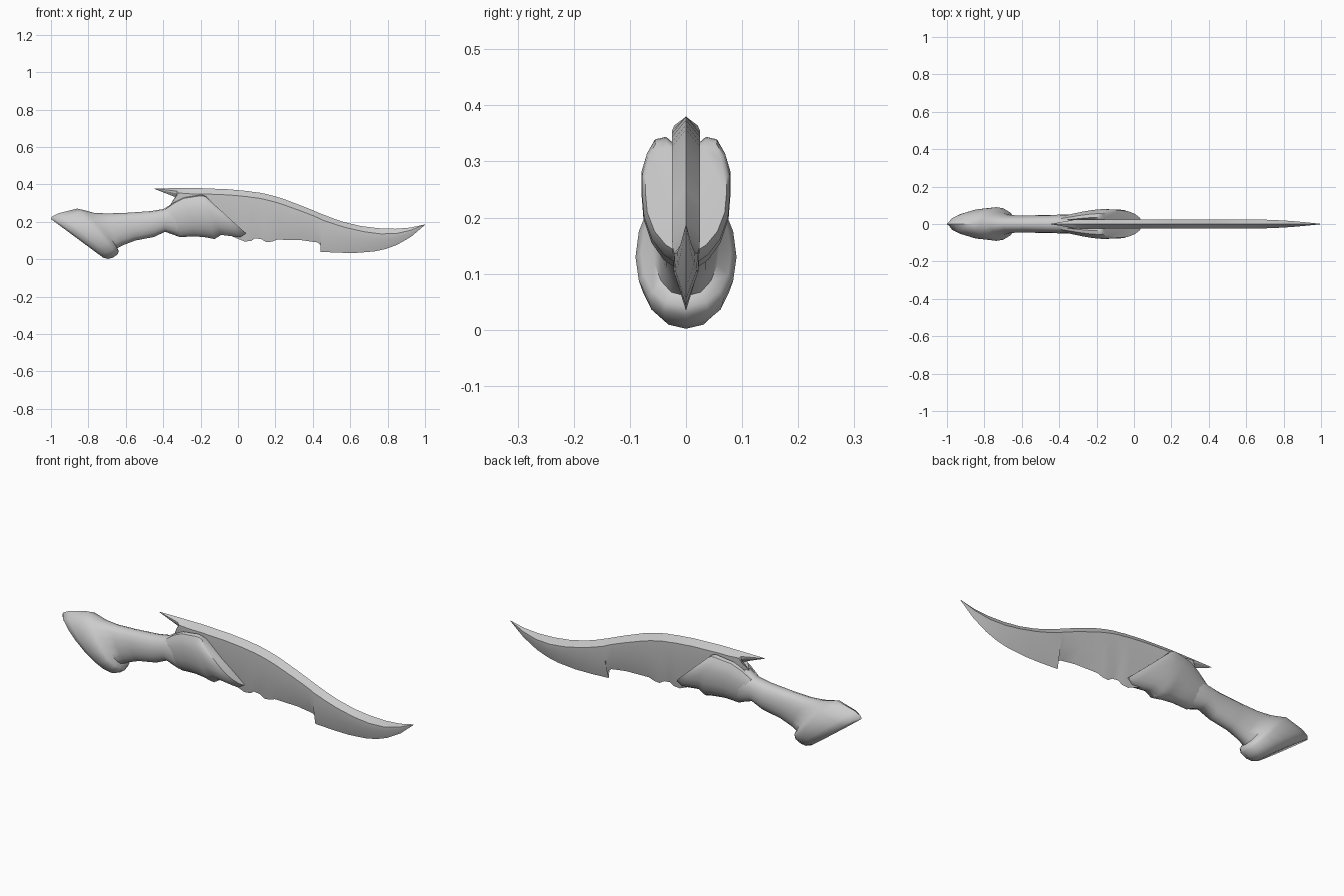
import bpy, bmesh, math
from mathutils import Vector


def loft(name, rings, angle):
    """Skin a list of equal-length rings, cap the ends, shade smooth by angle."""
    bm = bmesh.new()
    vs = [[bm.verts.new(p) for p in r] for r in rings]
    n = len(vs[0])
    for a, b in zip(vs, vs[1:]):
        for i in range(n):
            j = (i + 1) % n
            bm.faces.new((a[i], a[j], b[j], b[i]))
    bm.faces.new(vs[0])
    bm.faces.new(vs[-1])
    bmesh.ops.recalc_face_normals(bm, faces=bm.faces)
    me = bpy.data.meshes.new(name)
    bm.to_mesh(me)
    bm.free()
    ob = bpy.data.objects.new(name, me)
    bpy.context.collection.objects.link(ob)
    bpy.ops.object.select_all(action='DESELECT')
    ob.select_set(True)
    bpy.context.view_layer.objects.active = ob
    bpy.ops.object.shade_smooth_by_angle(angle=math.radians(angle))
    return ob


def at(s, t, y):
    """Point at fraction t from the top to the bottom of a slanted station."""
    return Vector((s[0] + (s[2] - s[0]) * t, y, s[1] + (s[3] - s[1]) * t))


# Blade: stations are top x, top z, bottom x, bottom z, half thickness
blade = [
    (-.447, .379, -.446, .376, .001), (-.33, .38, -.322, .327, .021),
    (-.30, .38, -.36, .295, .025), (-.25, .38, -.30, .15, .025),
    (-.2, .38, -.2, .14, .025), (-.05, .374, -.05, .13, .025),
    (.05, .365, .035, .095, .025), (.08, .36, .07, .098, .025),
    (.11, .357, .09, .112, .025), (.14, .351, .125, .108, .025),
    (.17, .344, .15, .092, .025), (.2, .336, .18, .094, .025),
    (.24, .324, .21, .105, .025), (.33, .29, .34, .102, .025),
    (.4, .262, .425, .09, .025), (.43, .249, .452, .066, .025),
    (.45, .241, .44, .04, .025), (.51, .218, .54, .035, .025),
    (.57, .198, .63, .034, .025), (.66, .177, .73, .042, .024),
    (.75, .166, .79, .055, .021), (.84, .163, .85, .077, .016),
    (.92, .169, .925, .12, .009), (.998, .186, 1.0, .184, .001)]
rings = []
for s in blade:
    t = min(.3, .03 / max(s[1] - s[3], .01))
    w = s[4]
    rings.append([at(s, 0, 0), at(s, t, w), at(s, .55, w * .9),
                  at(s, 1, 0), at(s, .55, -w * .9), at(s, t, -w)])
loft("blade", rings, 25)

# Grip with slanted flared pommel
grip = [
    (-1.0, .215, -.72, .008, .045), (-.995, .228, -.695, .002, .07),
    (-.96, .246, -.67, .008, .083), (-.86, .271, -.645, .025, .09),
    (-.82, .262, -.637, .042, .08), (-.77, .248, -.645, .06, .06),
    (-.70, .245, -.615, .075, .047), (-.6, .248, -.55, .1, .046),
    (-.47, .257, -.45, .119, .048), (-.4, .268, -.39, .147, .05),
    (-.35, .298, -.32, .122, .052), (-.28, .29, -.2, .135, .04)]
rings = []
for k, s in enumerate(grip):
    p = 1.25 if k < 5 else 1
    ring = []
    for i in range(16):
        a = 2 * math.pi * i / 16
        t = .5 - .5 * math.cos(a)
        # widest point sits lower on the pommel
        t = t ** (1 / p)
        y = math.copysign(abs(math.sin(a)) ** .85, math.sin(a)) * s[4]
        ring.append(at(s, t, y))
    rings.append(ring)
loft("grip", rings, 50)

# Guard cheeks clasping the blade on both sides
guard = [
    (-.39, .268, -.385, .15, .042), (-.34, .305, -.31, .118, .054),
    (-.29, .33, -.235, .123, .066), (-.24, .338, -.17, .117, .075),
    (-.2, .344, -.125, .108, .079), (-.185, .342, -.09, .13, .079),
    (-.17, .335, .012, .118, .078), (-.163, .326, .043, .138, .072)]
for side, label in ((1, "back"), (-1, "front")):
    rings = []
    for s in guard:
        w = s[4]
        shape = [(.05, .022), (0, .45 * w), (.02, .7 * w), (.13, .88 * w),
                 (.28, w), (.45, w), (.62, .96 * w), (.8, .78 * w),
                 (.93, .5 * w), (1, .2 * w), (1, 0), (.8, .005)]
        rings.append([at(s, t, y * side) for t, y in shape])
    loft("guard_" + label, rings, 40)
